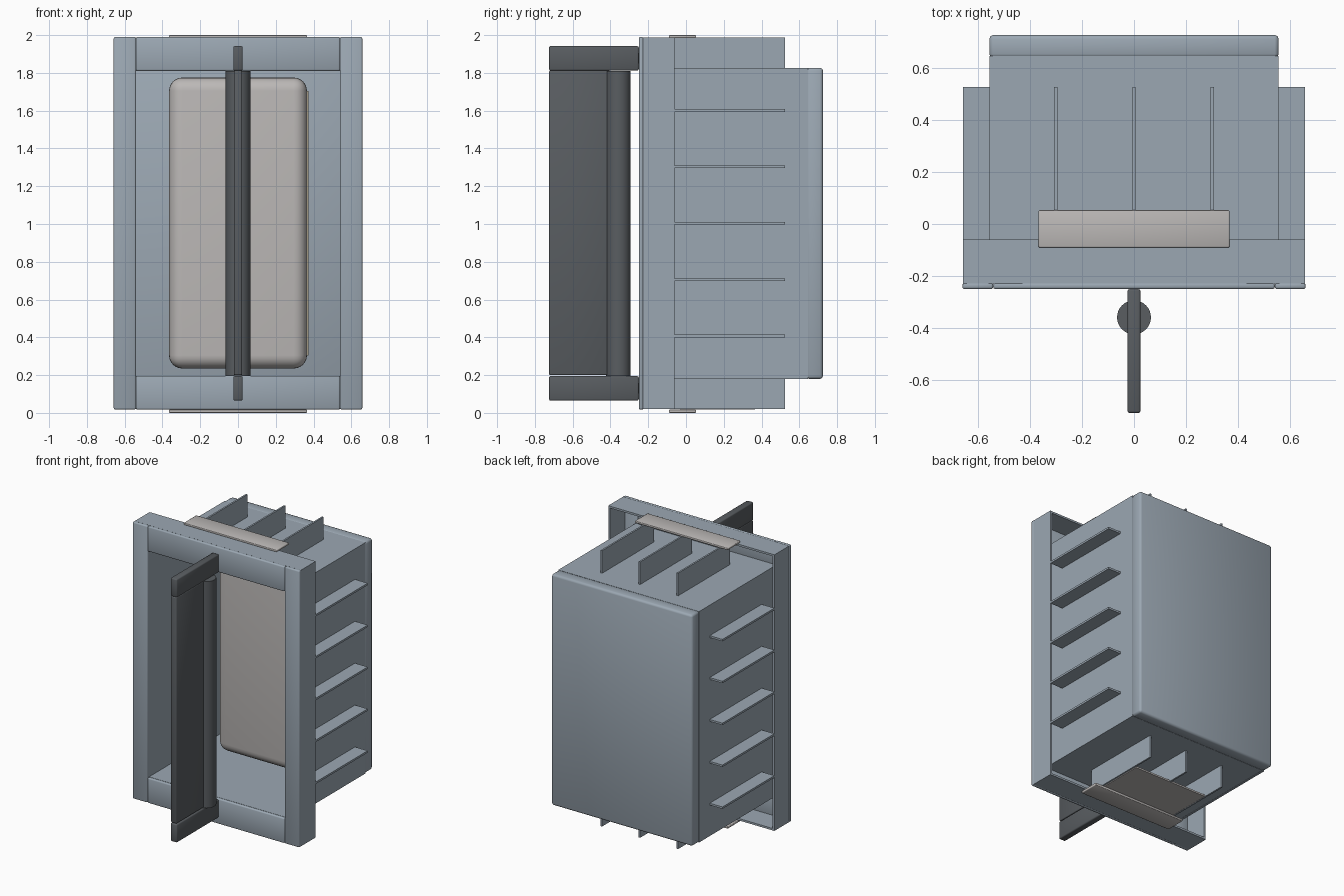
import bpy, bmesh, math

if "Cube" in bpy.data.objects:
    bpy.data.objects.remove(bpy.data.objects["Cube"])


def material(name, rgb):
    m = bpy.data.materials.new(name)
    m.diffuse_color = (*rgb, 1)
    m.use_nodes = True
    m.node_tree.nodes["Principled BSDF"].inputs["Base Color"].default_value = m.diffuse_color
    return m


STEEL = material("blue_grey_steel", (0.33, 0.39, 0.45))
DARK = material("dark_metal", (0.10, 0.11, 0.12))
BEIGE = material("beige_label", (0.60, 0.52, 0.36))
GREY = material("light_grey", (0.50, 0.48, 0.47))


def box(name, x, y, z, mat=None, bevel=0, segments=2):
    """Box from (min, max) ranges, with optional rounded edges."""
    bm = bmesh.new()
    bmesh.ops.create_cube(bm, size=1)
    for v in bm.verts:
        for i, (lo, hi) in enumerate((x, y, z)):
            v.co[i] = lo if v.co[i] < 0 else hi
    if bevel:
        bmesh.ops.bevel(bm, geom=bm.edges[:], offset=bevel, segments=segments,
                        profile=0.5, affect='EDGES')
    mesh = bpy.data.meshes.new(name)
    bm.to_mesh(mesh)
    bm.free()
    if bevel:
        mesh.shade_smooth()
    ob = bpy.data.objects.new(name, mesh)
    bpy.context.collection.objects.link(ob)
    if mat:
        mesh.materials.append(mat)
    return ob


def span(a, b):
    return min(a, b), max(a, b)


# Left/right parts: frame stiles, skirts, tub walls, ribs
for s, side in ((-1, "left"), (1, "right")):
    box(f"frame_stile_{side}", span(s * 0.54, s * 0.658), (-0.25, -0.225), (0.018, 1.99), STEEL, 0.008)
    box(f"frame_skirt_{side}", span(s * 0.64, s * 0.655), (-0.23, -0.06), (0.02, 1.987), STEEL)
    box(f"tub_wall_{side}", span(s * 0.54, s * 0.555), (-0.23, 0.645), (0.18, 1.825), STEEL)
    for i in range(5):
        z = 0.407 + 0.2985 * i
        box(f"rib_{side}_{i}", span(s * 0.55, s * 0.655), (-0.06, 0.525),
            (z - 0.007, z + 0.007), STEEL)

# Top/bottom parts, mirrored about mid height
MID = 1.0035
for s, end in ((-1, "bottom"), (1, "top")):
    def h(a, b):
        return span(MID + s * a, MID + s * b)
    box(f"frame_rail_{end}", (-0.54, 0.54), (-0.25, -0.225), h(0.807, 0.986), STEEL, 0.008)
    box(f"frame_skirt_{end}", (-0.655, 0.655), (-0.23, -0.06), h(0.97, 0.984), STEEL)
    box(f"tub_wall_{end}", (-0.555, 0.555), (-0.23, 0.645), h(0.807, 0.822), STEEL)
    for i, x in enumerate((-0.3, 0, 0.3)):
        box(f"rib_{end}_{i}", (x - 0.006, x + 0.006), (-0.06, 0.525), h(0.815, 0.983), STEEL)

# Back slab closing the tub
box("back_slab", (-0.555, 0.555), (0.637, 0.725), (0.18, 1.827), STEEL, 0.015)

# Mounting plates above and below
box("top_plate", (-0.366, 0.366), (-0.09, 0.053), (1.985, 2.0), GREY, 0.004)
box("bottom_plate", (-0.366, 0.366), (-0.09, 0.053), (0, 0.017), GREY, 0.004)
box("bottom_tray", (-0.29, 0.29), (-0.03, 0.366), (0.018, 0.03), GREY)

# Rounded block inside the cavity with a side label
box("inner_block", (-0.365, 0.365), (0.27, 0.645), (0.235, 1.775), GREY, 0.07, 6)
box("side_label", (0.36, 0.372), (0.36, 0.57), (0.305, 1.705), BEIGE)

# Front handle: two arms, blade and round bar
for end, z in (("lower", (0.065, 0.195)), ("upper", (1.812, 1.942))):
    box(f"handle_arm_{end}", (-0.025, 0.025), (-0.725, -0.25), z, DARK, 0.008)
box("handle_blade", (-0.022, 0.022), (-0.725, -0.40), (0.2, 1.812), DARK, 0.006)
bpy.ops.mesh.primitive_cylinder_add(vertices=32, radius=0.065, depth=1.615,
                                    location=(0, -0.358, 1.0035))
bar = bpy.context.object
bar.name = "handle_round_bar"
bar.data.materials.append(DARK)
bpy.ops.object.shade_smooth_by_angle(angle=math.radians(35))
